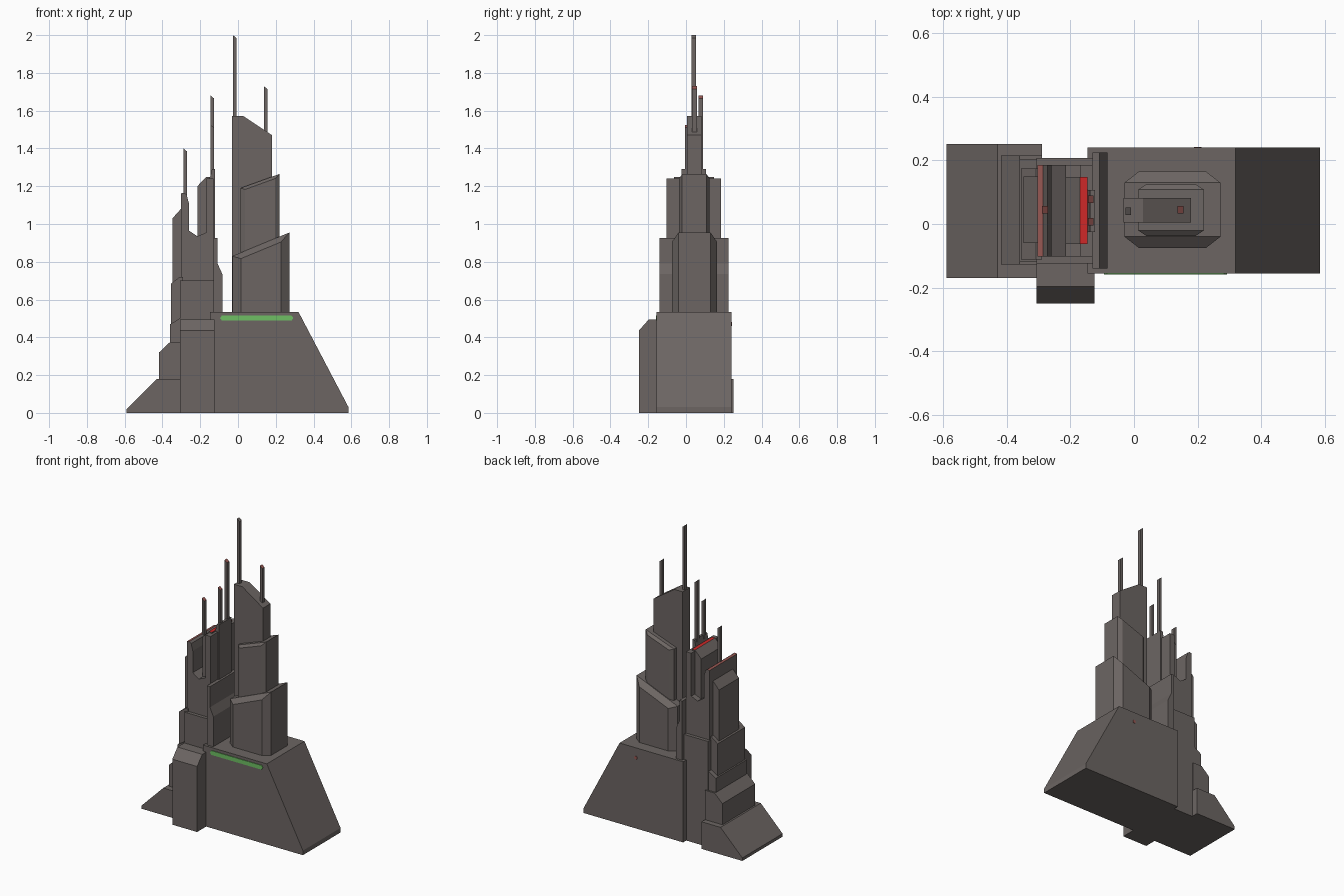
import bpy, bmesh
from mathutils import Vector

if "Cube" in bpy.data.objects:
    bpy.data.objects.remove(bpy.data.objects["Cube"])


def material(name, rgb):
    m = bpy.data.materials.new(name)
    m.diffuse_color = (*rgb, 1)
    m.use_nodes = True
    m.node_tree.nodes["Principled BSDF"].inputs["Base Color"].default_value = m.diffuse_color
    return m


STONE = material("warm grey", (0.150, 0.131, 0.124))
GREEN = material("light green", (0.156, 0.52, 0.127))
RED = material("bright red", (0.62, 0.022, 0.022))
DULL = material("dull red", (0.30, 0.095, 0.085))


def finish(name, bm, mats, rule=None):
    """Turn the bmesh into an object; rule(face) picks faces in the second colour."""
    bmesh.ops.recalc_face_normals(bm, faces=bm.faces[:])
    bm.normal_update()
    if rule:
        for f in bm.faces:
            f.material_index = 1 if rule(f) else 0
    me = bpy.data.meshes.new(name)
    bm.to_mesh(me)
    bm.free()
    for m in mats:
        me.materials.append(m)
    ob = bpy.data.objects.new(name, me)
    bpy.context.collection.objects.link(ob)
    return ob


def prism(name, profile, y0, y1, mats=(STONE,), rule=None):
    """Extrude an x-z profile from y0 to y1."""
    bm = bmesh.new()
    f = bm.faces.new([bm.verts.new((x, y0, z)) for x, z in profile])
    r = bmesh.ops.extrude_face_region(bm, geom=[f])
    bmesh.ops.translate(bm, verts=[v for v in r["geom"] if isinstance(v, bmesh.types.BMVert)],
                        vec=Vector((0, y1 - y0, 0)))
    return finish(name, bm, mats, rule)


def step(name, x0, x1, y0, y1, z0, z_low, z_top, cut):
    """Block whose upper left edge is chamfered."""
    prism(name, [(x0, z0), (x0, z_low), (x0 + cut, z_top), (x1, z_top), (x1, z0)], y0, y1)


def tier(name, x0, x1, y0, y1, cx, cy, z0, zl, zr, drop):
    """Eight-sided tower tier with a slanted top and bevelled front and back."""
    pts = [(x0, y0 + cy), (x0 + cx, y0), (x1 - cx, y0), (x1, y0 + cy),
           (x1, y1 - cy), (x1 - cx, y1), (x0 + cx, y1), (x0, y1 - cy)]

    def top(x, y):
        return zl + (zr - zl) * (x - x0) / (x1 - x0) - (drop if y in (y0, y1) else 0)

    bm = bmesh.new()
    lo = [bm.verts.new((x, y, z0)) for x, y in pts]
    hi = [bm.verts.new((x, y, top(x, y))) for x, y in pts]
    bm.faces.new(lo)
    for i in range(8):
        j = (i + 1) % 8
        bm.faces.new((lo[i], lo[j], hi[j], hi[i]))
    for q in ((0, 1, 2, 3), (0, 3, 4, 7), (4, 5, 6, 7)):
        bm.faces.new([hi[i] for i in q])
    finish(name, bm, (STONE,))


def needle(name, x, y, z0, z1, w=0.018, d=0.024, tip=DULL):
    """Thin mast with a slanted, coloured tip."""
    a, b = x - w / 2, x + w / 2
    prism(name, [(a, z0), (a, z1), (b, z1 - 0.015), (b, z0)], y - d / 2, y + d / 2,
          (STONE, tip), lambda f: f.normal.z > 0.3)


# Right base, with its green light strip and small rear lamp
prism("right_base", [(-0.147, 0), (-0.147, 0.535), (0.32, 0.535), (0.585, 0.03), (0.585, 0)],
      -0.155, 0.24)
prism("green_strip", [(-0.095, 0.502), (-0.085, 0.516), (0.283, 0.516), (0.293, 0.502),
                      (0.283, 0.488), (-0.085, 0.488)], -0.159, -0.154, (GREEN,))
prism("rear_lamp", [(0.188, 0.47), (0.194, 0.48), (0.206, 0.48), (0.212, 0.47),
                    (0.206, 0.46), (0.194, 0.46)], 0.239, 0.243, (DULL,))

# Right tower: two bevelled tiers around a slim core
tier("lower_tier", -0.03, 0.272, -0.075, 0.165, 0.045, 0.035, 0.53, 0.83, 0.955, 0.032)
tier("middle_tier", 0.013, 0.22, -0.037, 0.125, 0.025, 0.017, 0.53, 1.19, 1.265, 0.016)
prism("tower_core", [(-0.033, 0.53), (-0.033, 1.572), (0.028, 1.572), (0.18, 1.47), (0.18, 0.53)],
      0.005, 0.082)
needle("tall_mast", -0.018, 0.04, 1.5, 2.0, tip=STONE)
needle("short_mast", 0.146, 0.045, 1.4, 1.73)

# Left wedge and stepped buttresses, climbing towards the middle tower
step("left_wedge", -0.59, -0.29, -0.17, 0.252, 0, 0.02, 0.18, 0.16)
step("buttress_1", -0.418, -0.29, -0.128, 0.215, 0, 0.32, 0.375, 0.058)
step("buttress_2", -0.361, -0.29, -0.12, 0.203, 0, 0.468, 0.5, 0.052)
step("buttress_3", -0.355, -0.29, -0.112, 0.175, 0.3, 0.685, 0.72, 0.047)
step("buttress_4", -0.347, -0.29, -0.06, 0.15, 0.5, 1.03, 1.08, 0.045)

# Front block with a chamfered front edge (profile in y-z, swept along x)
bm = bmesh.new()
face = bm.faces.new([bm.verts.new((-0.307, y, z)) for y, z in
                     ((-0.25, 0), (-0.25, 0.435), (-0.197, 0.495), (0.0, 0.495), (0.0, 0))])
ext = bmesh.ops.extrude_face_region(bm, geom=[face])
bmesh.ops.translate(bm, verts=[v for v in ext["geom"] if isinstance(v, bmesh.types.BMVert)],
                    vec=Vector((0.182, 0, 0)))
finish("front_block", bm, (STONE,))

# Middle tower: lower body, notched upper body, inner prong and right flank
prism("middle_body", [(-0.307, 0), (-0.307, 0.7), (-0.125, 0.7), (-0.125, 0)], -0.125, 0.207)
prism("notched_tower", [(-0.303, 0.69), (-0.303, 1.162), (-0.286, 1.165), (-0.272, 1.155),
                        (-0.26, 1.11), (-0.26, 0.965), (-0.215, 0.935), (-0.168, 0.955),
                        (-0.168, 1.24), (-0.13, 1.24), (-0.13, 0.69)], -0.103, 0.185,
      (STONE, DULL), lambda f: f.normal.z > 0.9 and f.calc_center_median().x < -0.287)
prism("inner_prong", [(-0.215, 0.9), (-0.215, 1.2), (-0.17, 1.248), (-0.147, 1.248), (-0.147, 0.9)],
      -0.063, 0.148, (STONE, RED), lambda f: f.normal.z > 0.9)
prism("right_flank", [(-0.13, 0), (-0.13, 0.927), (-0.108, 0.927), (-0.108, 0.79),
                      (-0.083, 0.735), (-0.083, 0)], -0.14, 0.225)
prism("mast_mount", [(-0.147, 0.9), (-0.147, 1.25), (-0.138, 1.29), (-0.122, 1.29), (-0.122, 0.9)],
      -0.025, 0.107)
needle("left_mast", -0.28, 0.045, 1.1, 1.4)
for i, (y, z) in enumerate(((0.078, 1.68), (0.007, 1.525))):
    needle(f"mount_mast_{i + 1}", -0.136, y, 1.2, z)
